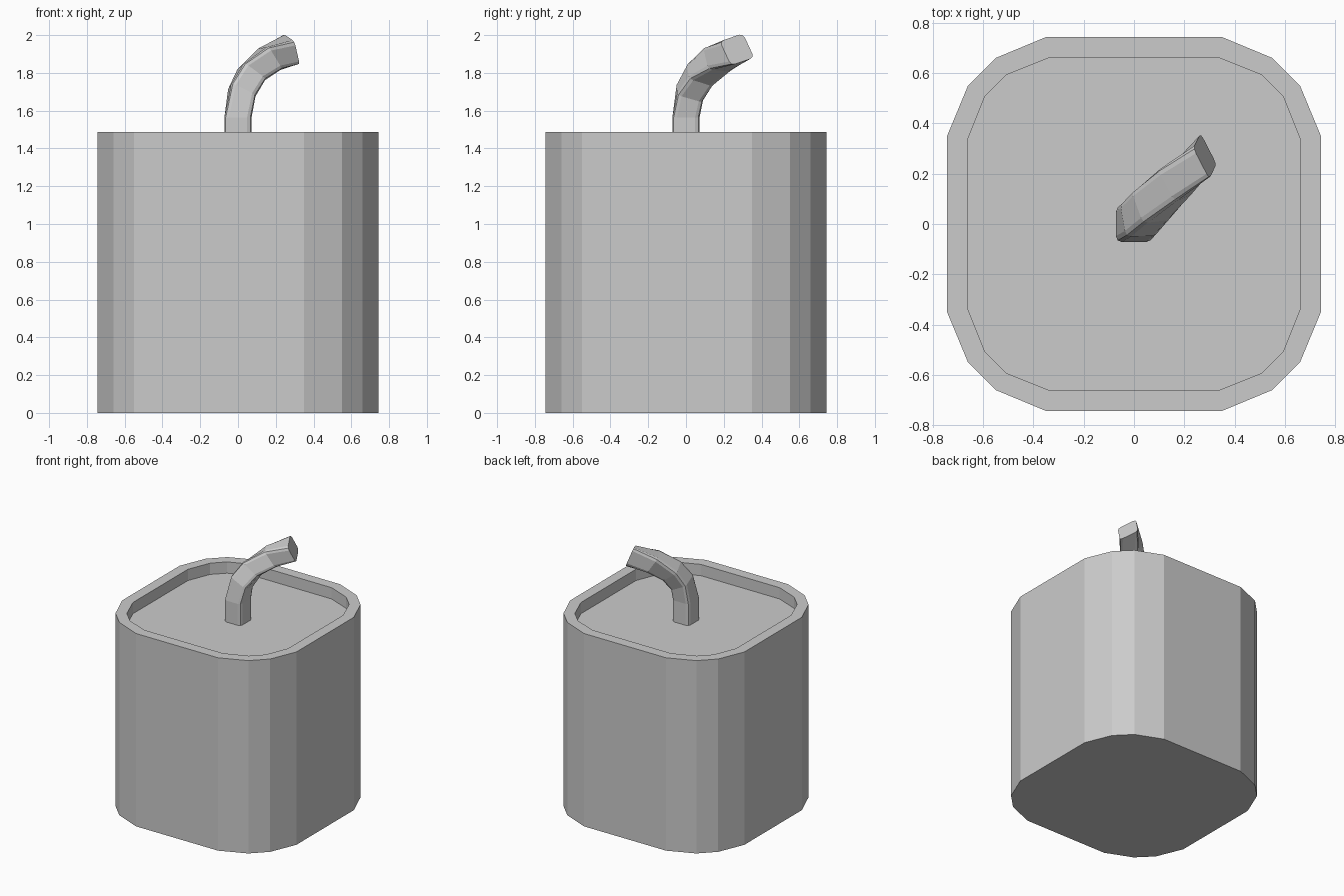
import bpy
from math import radians
from mathutils import Vector, Matrix

if "Cube" in bpy.data.objects:
    bpy.data.objects.remove(bpy.data.objects["Cube"])


def four_corners(corner):
    """Repeat one corner's points by quarter turns into a closed outline."""
    pts = []
    for k in range(4):
        for x, y in corner:
            for _ in range(k):
                x, y = -y, x
            pts.append((x, y))
    return pts


def skin(name, rings):
    """Join equal-sized rings with quads and cap both ends."""
    n = len(rings[0])
    verts = [p for r in rings for p in r]
    faces = [list(range(n))[::-1],
             [(len(rings) - 1) * n + i for i in range(n)]]
    for k in range(len(rings) - 1):
        for i in range(n):
            j = (i + 1) % n
            faces.append([k * n + i, k * n + j, (k + 1) * n + j, (k + 1) * n + i])
    mesh = bpy.data.meshes.new(name)
    mesh.from_pydata(verts, [], faces)
    mesh.update()
    obj = bpy.data.objects.new(name, mesh)
    bpy.context.collection.objects.link(obj)
    return obj


# Rounded-square body with a raised rim around a recessed top
outer = four_corners([(.743, .35), (.66, .55), (.55, .66), (.35, .743)])
inner = four_corners([(.662, .335), (.593, .507), (.507, .593), (.335, .662)])
TOP, FLOOR = 1.487, 1.40
skin("body", [[(x, y, z) for x, y in loop]
              for loop, z in ((outer, 0), (outer, TOP), (inner, TOP), (inner, FLOOR))])

# Bent stem: centre, facing direction and twist of each section
section = four_corners([(.072, .048), (.065, .065), (.048, .072)])
path = [((0, 0, FLOOR), (0, 0, 1), 0),
        ((0, 0, 1.565), (0, 0, 1), 0),
        ((.02, .02, 1.695), (.42, .32, .86), 6),
        ((.07, .075, 1.79), (.50, .42, .75), 14),
        ((.165, .167, 1.872), (.72, .45, .55), 26),
        ((.282, .27, 1.924), (.87, .33, .35), 39)]
rings = []
for centre, facing, twist in path:
    rot = Vector((0, 0, 1)).rotation_difference(Vector(facing)).to_matrix()
    rot = rot @ Matrix.Rotation(radians(twist), 3, 'Z')
    rings.append([Vector(centre) + rot @ Vector((x, y, 0)) for x, y in section])
skin("stem", rings)
